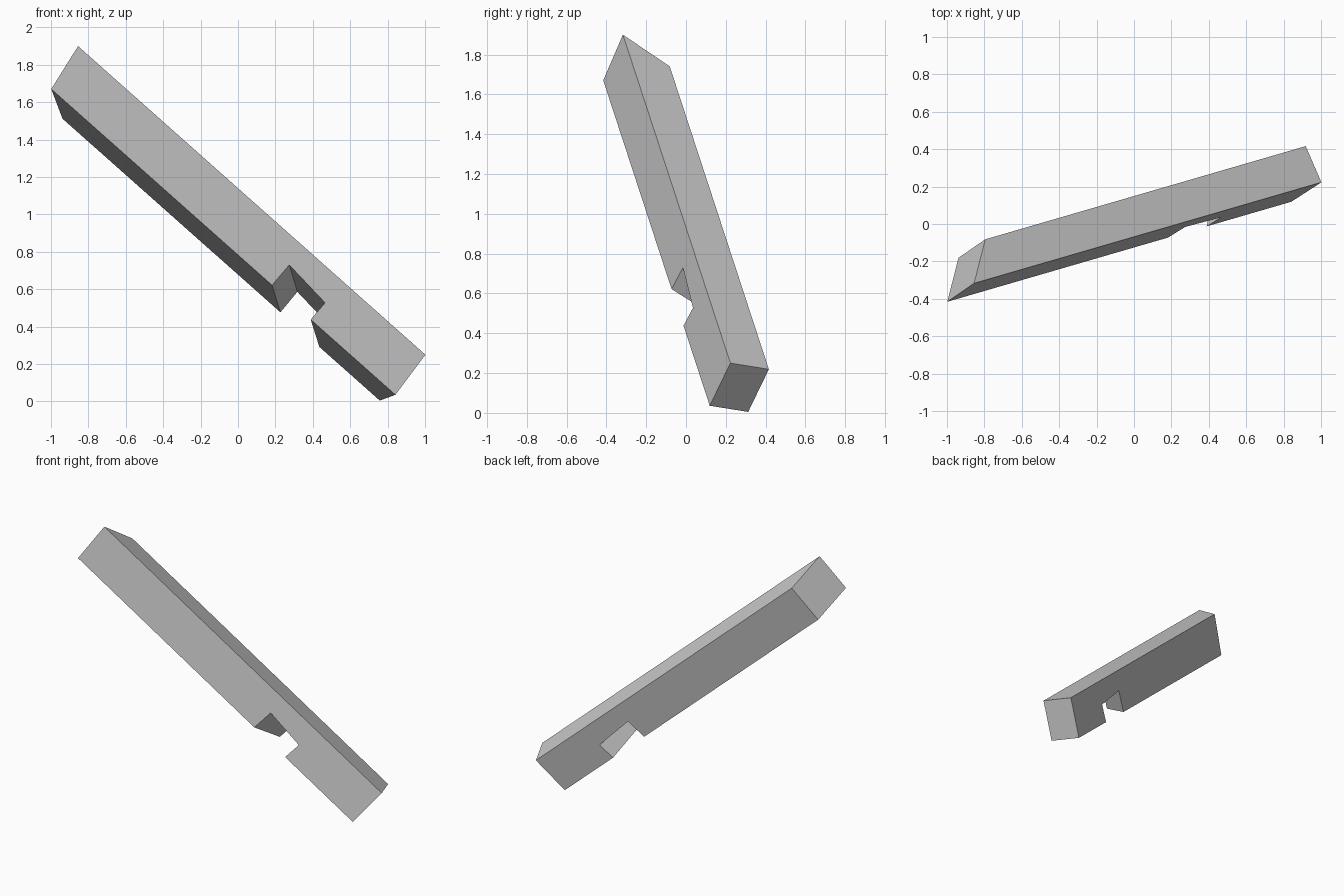
import bpy, bmesh
from mathutils import Vector

default = bpy.data.objects.get("Cube")
if default:
    bpy.data.objects.remove(default, do_unlink=True)

# Beam frame: along its length, through its thickness, and down its side
along = Vector((0.7305, 0.2124, -0.649)).normalized()
thick = Vector((-0.4, 0.907, -0.14))
thick = (thick - along * thick.dot(along)).normalized()
down = thick.cross(along)
corner = Vector((-0.855, -0.317, 1.90))
WIDTH = 0.213

# Side profile with the notch: (distance along, distance down, skew across the thickness)
profile = [
    (0.0, 0.0, 0.197), (0.023, 0.287, 0.197),
    (1.639, 0.287, 0.176), (1.648, 0.134, 0.174),
    (1.930, 0.160, 0.176), (1.922, 0.287, 0.178),
    (2.542, 0.287, 0.0), (2.542, 0.0, 0.0),
]
# Choose the handedness that makes the side run downwards
if down.z > 0:
    down = -down

bm = bmesh.new()
front = [bm.verts.new(corner + along * a + down * d) for a, d, s in profile]
back = [bm.verts.new(corner + along * (a + s) + down * d + thick * WIDTH)
        for a, d, s in profile]
bm.faces.new(front)
bm.faces.new(back[::-1])
for i in range(len(profile)):
    j = (i + 1) % len(profile)
    bm.faces.new((front[j], front[i], back[i], back[j]))
bmesh.ops.recalc_face_normals(bm, faces=bm.faces)

mesh = bpy.data.meshes.new("notched_beam")
bm.to_mesh(mesh)
bm.free()
beam = bpy.data.objects.new("notched_beam", mesh)
bpy.context.collection.objects.link(beam)

# Plain grey
grey = bpy.data.materials.new("light_grey")
grey.use_nodes = True
colour = (0.6, 0.6, 0.6, 1.0)
grey.diffuse_color = colour
grey.node_tree.nodes["Principled BSDF"].inputs["Base Color"].default_value = colour
mesh.materials.append(grey)
